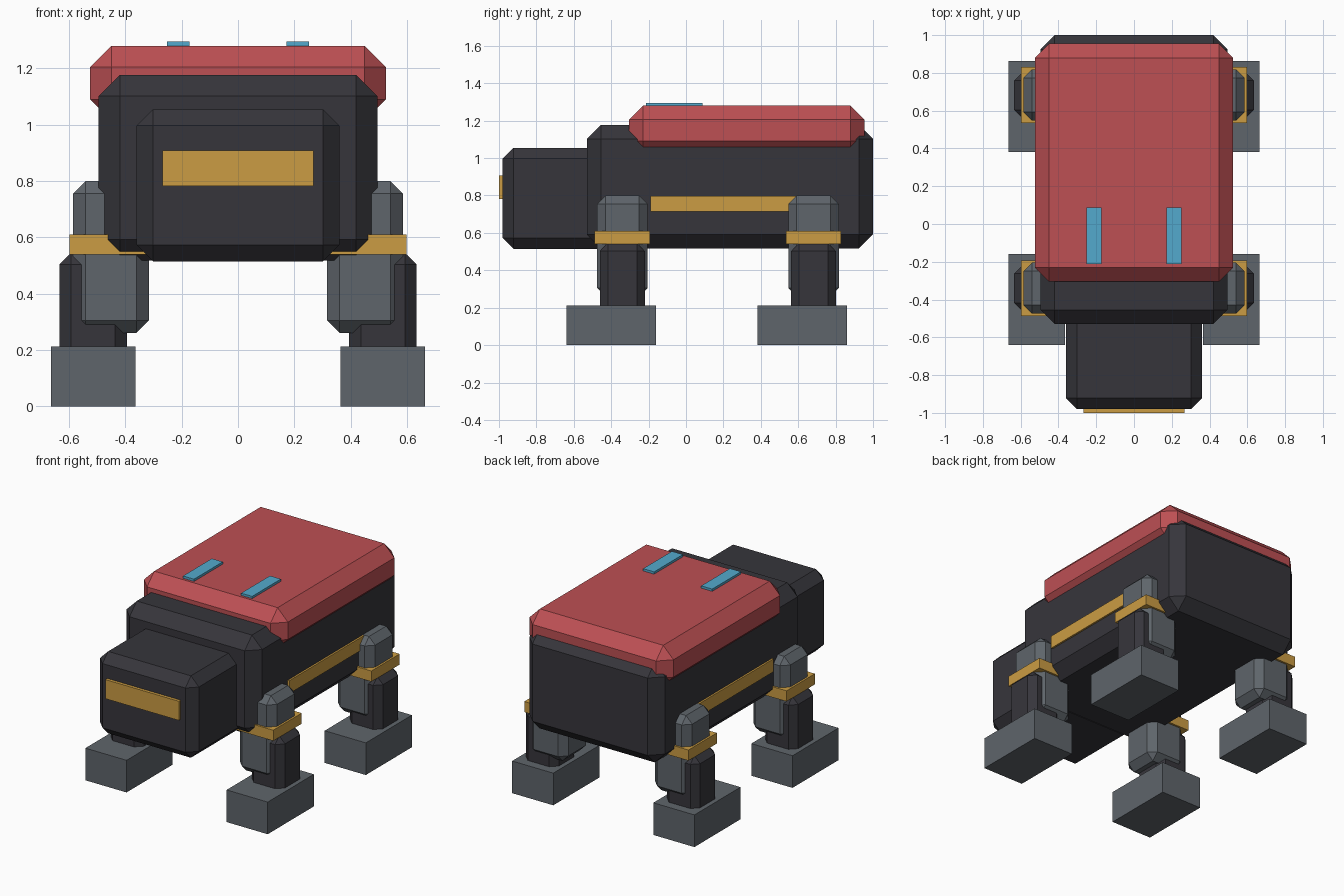
import bpy
import bmesh
from mathutils import Vector

default = bpy.data.objects.get("Cube")
if default:
    bpy.data.objects.remove(default, do_unlink=True)


def make_material(name, rgb):
    mat = bpy.data.materials.new(name)
    mat.use_nodes = True
    color = (*rgb, 1.0)
    mat.diffuse_color = color
    mat.node_tree.nodes["Principled BSDF"].inputs["Base Color"].default_value = color
    return mat


charcoal = make_material("charcoal", (0.037, 0.036, 0.044))
grey = make_material("steel grey", (0.114, 0.130, 0.147))
red = make_material("shell red", (0.51, 0.080, 0.088))
amber = make_material("amber", (0.60, 0.335, 0.056))
cyan = make_material("light blue", (0.087, 0.400, 0.61))


def box(name, low, high, mat, chamfer=0.0):
    """Box between two corners, with an optional flat chamfer on every edge."""
    low, high = Vector(low), Vector(high)
    size = high - low
    bm = bmesh.new()
    bmesh.ops.create_cube(bm, size=1)
    bmesh.ops.scale(bm, vec=size, verts=bm.verts)
    if chamfer:
        bmesh.ops.bevel(bm, geom=bm.edges[:], offset=chamfer, segments=1,
                        affect='EDGES', profile=0.5)
    mesh = bpy.data.meshes.new(name)
    bm.to_mesh(mesh)
    bm.free()
    mesh.materials.append(mat)
    obj = bpy.data.objects.new(name, mesh)
    obj.location = (low + high) / 2
    bpy.context.collection.objects.link(obj)
    return obj


def centred_box(name, x, y, width, depth, bottom, top, mat, chamfer=0.0):
    return box(name, (x - width / 2, y - depth / 2, bottom),
               (x + width / 2, y + depth / 2, top), mat, chamfer)


# Torso, head and back shell
box("body", (-0.495, -0.53, 0.517), (0.495, 1.0, 1.177), charcoal, 0.075)
box("head", (-0.36, -0.98, 0.515), (0.36, -0.4, 1.055), charcoal, 0.058)
box("face_visor", (-0.268, -1.0, 0.782), (0.268, -0.97, 0.908), amber)
box("back_shell", (-0.525, -0.305, 1.015), (0.525, 0.955, 1.28), red, 0.075)

# Paired parts
for side, sign in (("left", 1), ("right", -1)):
    centred_box(f"{side}_back_light", sign * 0.212, -0.063, 0.08, 0.3,
                1.27, 1.295, cyan)
    centred_box(f"{side}_side_stripe", sign * 0.495, 0.235, 0.024, 0.85,
                0.713, 0.798, amber)

    # Legs
    for end, y in (("front", -0.34), ("rear", 0.682)):
        leg = f"{end}_{side}"
        hip, knee = sign * 0.451, sign * 0.515
        centred_box(f"{leg}_thigh", hip, y, 0.27, 0.27, 0.26, 0.80, grey, 0.045)
        centred_box(f"{leg}_band", hip, y, 0.296, 0.296, 0.54, 0.61, amber)
        centred_box(f"{leg}_shin", knee, y, 0.24, 0.24, 0.15, 0.545, charcoal, 0.042)
        centred_box(f"{leg}_foot", knee, y - 0.06, 0.3, 0.48, 0.0, 0.212, grey)
